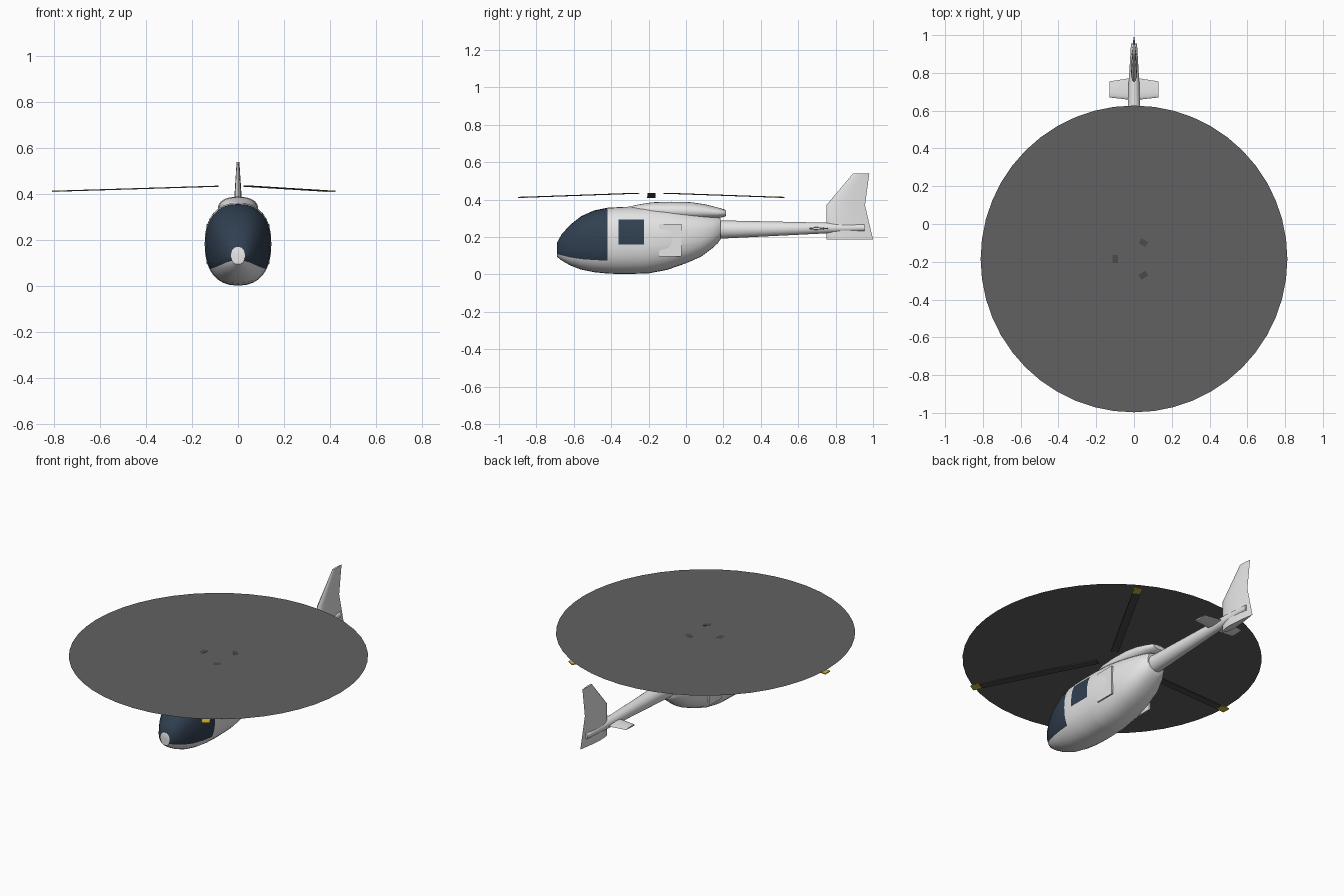
import bpy, bmesh, math
from mathutils import Matrix, Vector

if "Cube" in bpy.data.objects:
    bpy.data.objects.remove(bpy.data.objects["Cube"], do_unlink=True)


def material(name, rgb):
    m = bpy.data.materials.new(name)
    m.use_nodes = True
    m.diffuse_color = (*rgb, 1)
    m.node_tree.nodes["Principled BSDF"].inputs["Base Color"].default_value = (*rgb, 1)
    return m


white = material("white paint", (0.78, 0.78, 0.78))
glass = material("dark blue glass", (0.03, 0.05, 0.08))
grey = material("rotor grey", (0.12, 0.12, 0.12))
dark = material("blade grey", (0.07, 0.07, 0.07))
yellow = material("tip yellow", (0.65, 0.48, 0.04))


def finish(name, bm, mats, smooth=True):
    bmesh.ops.recalc_face_normals(bm, faces=bm.faces)
    mesh = bpy.data.meshes.new(name)
    bm.to_mesh(mesh)
    bm.free()
    for m in mats:
        mesh.materials.append(m)
    ob = bpy.data.objects.new(name, mesh)
    bpy.context.collection.objects.link(ob)
    if smooth:
        bpy.ops.object.select_all(action='DESELECT')
        ob.select_set(True)
        bpy.context.view_layer.objects.active = ob
        bpy.ops.object.shade_smooth_by_angle(angle=math.radians(40))
    return ob


def skin(rings):
    """Join closed rings of points and cap both ends."""
    bm = bmesh.new()
    rows = [[bm.verts.new(p) for p in ring] for ring in rings]
    n = len(rows[0])
    strips = []
    for a, b in zip(rows, rows[1:]):
        strips.append([bm.faces.new((a[i], a[(i + 1) % n], b[(i + 1) % n], b[i]))
                       for i in range(n)])
    bm.faces.new(rows[0])
    bm.faces.new(rows[-1])
    return bm, strips


def oval(y, top, bottom, half, power, n=32):
    """Rounded cross-section at a station along the hull."""
    ring = []
    for i in range(n):
        a = math.tau * i / n
        c, s = (math.copysign(abs(f) ** (2 / power), f) for f in (math.cos(a), math.sin(a)))
        ring.append((half * c, y, (top + bottom) / 2 + s * (top - bottom) / 2))
    return ring


# Fuselage: y, top, bottom, half width
GLASS_END = -0.42
hull = [(-0.69, 0.17, 0.095, 0.03), (-0.665, 0.215, 0.075, 0.06),
        (-0.62, 0.265, 0.049, 0.088), (-0.56, 0.312, 0.026, 0.113),
        (-0.49, 0.343, 0.012, 0.132), (GLASS_END, 0.357, 0.005, 0.142),
        (-0.33, 0.362, 0.002, 0.145), (-0.2, 0.362, 0.006, 0.145),
        (-0.1, 0.355, 0.025, 0.141), (0, 0.34, 0.06, 0.129),
        (0.08, 0.325, 0.095, 0.112), (0.14, 0.313, 0.14, 0.088),
        (0.17, 0.306, 0.167, 0.07), (0.185, 0.3, 0.188, 0.056)]
bm, strips = skin([oval(*s, 2.35) for s in hull])

# Windscreen covers the upper part of the nose
for strip, station in zip(strips, hull):
    if station[0] < GLASS_END:
        for i, f in enumerate(strip):
            f.material_index = int(i < 16 or not 16 + 3 <= i < 32 - 3)

# Side windows cut into the cabin
Y0, Y1, Z0, Z1 = -0.36, -0.225, 0.16, 0.295
for axis, value in (('Y', Y0), ('Y', Y1), ('Z', Z0), ('Z', Z1)):
    near = [f for f in bm.faces if GLASS_END < f.calc_center_median().y < 0]
    geom = near + list({e for f in near for e in f.edges}) + list({v for f in near for v in f.verts})
    co = Vector((0, value, 0)) if axis == 'Y' else Vector((0, 0, value))
    bmesh.ops.bisect_plane(bm, geom=geom, dist=1e-5, plane_co=co, plane_no=co.normalized())
for f in bm.faces:
    c = f.calc_center_median()
    if Y0 < c.y < Y1 and Z0 < c.z < Z1 and abs(c.x) > 0.05:
        f.material_index = 1
finish("fuselage", bm, [white, glass])

# Engine cowling on the roof
cowl = [(-0.31, 0.362, 0.345, 0.02), (-0.25, 0.375, 0.32, 0.06),
        (-0.18, 0.386, 0.3, 0.08), (-0.08, 0.389, 0.29, 0.087),
        (0.02, 0.387, 0.29, 0.085), (0.1, 0.376, 0.295, 0.077),
        (0.17, 0.358, 0.302, 0.062), (0.205, 0.348, 0.308, 0.05),
        (0.215, 0.34, 0.315, 0.04)]
finish("engine_cowling", skin([oval(*s, 2.2) for s in cowl])[0], [white])

# Tail boom
boom = [(0.15, 0.29, 0.19, 0.05), (0.75, 0.277, 0.22, 0.028), (0.955, 0.268, 0.232, 0.016)]
finish("tail_boom", skin([oval(*s, 2, 24) for s in boom])[0], [white])

# Tail surfaces share one streamlined section
FOIL = [(0, 0), (0.04, 0.5), (0.15, 0.85), (0.35, 1), (0.65, 0.65), (1, 0)]
OUTLINE = FOIL + [(t, -w) for t, w in FOIL[-2:0:-1]]


def surface(name, stations, place):
    rings = [[place(s, y0 + t * (y1 - y0), w * half) for t, w in OUTLINE]
             for s, y0, y1, half in stations]
    finish(name, skin(rings)[0], [white])


surface("tail_fin", [(0.187, 0.75, 1.0, 0.02), (0.37, 0.75, 0.957, 0.017),
                     (0.54, 0.893, 0.98, 0.006)], lambda s, y, w: (w, y, s))
surface("tailplane", [(-0.13, 0.67, 0.755, 0.005), (0, 0.655, 0.775, 0.008),
                      (0.13, 0.67, 0.755, 0.005)], lambda s, y, w: (s, y, 0.246 + w))


def box(name, center, size, mat, matrix=Matrix()):
    bm = bmesh.new()
    bmesh.ops.create_cube(bm, size=1, matrix=matrix @ Matrix.Translation(center)
                          @ Matrix.Diagonal((*size, 1)))
    return finish(name, bm, [mat], smooth=False)


# Rear door panels, standing proud at the lower rear corner
for side, name in ((1, "left"), (-1, "right")):
    box(name + "_door_panel", (side * 0.133, -0.085, 0.183), (0.008, 0.12, 0.175), white)

# Rotor sweep disc
ROTOR = Vector((0, -0.185, 0.436))
bm = bmesh.new()
bmesh.ops.create_circle(bm, cap_ends=True, segments=48, radius=0.812,
                        matrix=Matrix.Translation(ROTOR))
finish("rotor_disc", bm, [grey], smooth=False)

# Three drooping blades with coloured tips
for k in range(3):
    m = (Matrix.Translation(ROTOR) @ Matrix.Rotation(math.radians(60 + 120 * k), 4, 'Z')
         @ Matrix.Rotation(math.radians(1.75), 4, 'Y'))
    box(f"rotor_blade_{k + 1}", (0.422, 0, 0.001), (0.675, 0.042, 0.005), dark, m)
    box(f"blade_tip_{k + 1}", (0.785, 0, 0.001), (0.05, 0.046, 0.006), yellow, m)
